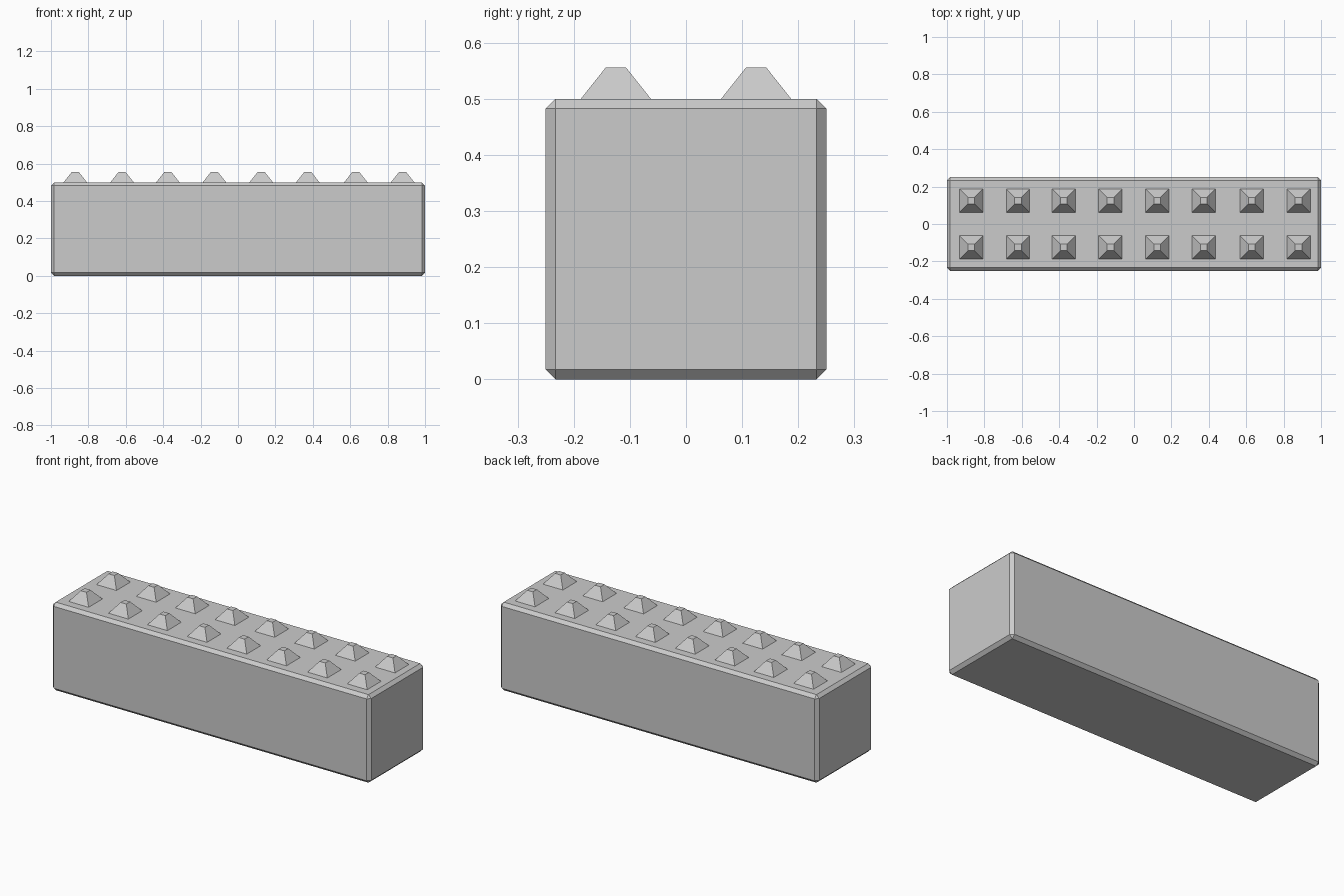
import bpy, bmesh
from math import pi, sqrt
from mathutils import Matrix

if "Cube" in bpy.data.objects:
    bpy.data.objects.remove(bpy.data.objects["Cube"])

LENGTH, DEPTH, HEIGHT, CHAMFER = 2.0, 0.5, 0.5, 0.0175


def make_object(name, bm):
    mesh = bpy.data.meshes.new(name)
    bm.to_mesh(mesh)
    bm.free()
    obj = bpy.data.objects.new(name, mesh)
    bpy.context.collection.objects.link(obj)
    return obj


# Long block with all edges chamfered
bm = bmesh.new()
bmesh.ops.create_cube(bm, size=1, matrix=Matrix.Translation((0, 0, HEIGHT / 2))
                      @ Matrix.Diagonal((LENGTH, DEPTH, HEIGHT, 1)))
bmesh.ops.bevel(bm, geom=bm.edges[:], offset=CHAMFER, segments=1,
                affect='EDGES', clamp_overlap=True)
make_object("block", bm)

# Two rows of truncated pyramid studs on the top face
STUD_BASE, STUD_TOP, STUD_HEIGHT = 0.125, 0.036, 0.056
STUD_X = (-0.87, -0.62, -0.375, -0.126, 0.124, 0.373, 0.63, 0.88)
bm = bmesh.new()
for x in STUD_X:
    for y in (-0.125, 0.125):
        place = (Matrix.Translation((x, y, HEIGHT + STUD_HEIGHT / 2))
                 @ Matrix.Rotation(pi / 4, 4, 'Z'))
        bmesh.ops.create_cone(bm, cap_ends=True, segments=4,
                              radius1=STUD_BASE / sqrt(2),
                              radius2=STUD_TOP / sqrt(2),
                              depth=STUD_HEIGHT, matrix=place)
# Open the hidden undersides where studs meet the block
bm.normal_update()
bmesh.ops.delete(bm, geom=[f for f in bm.faces if f.normal.z < -0.9],
                 context='FACES_ONLY')
make_object("studs", bm)
